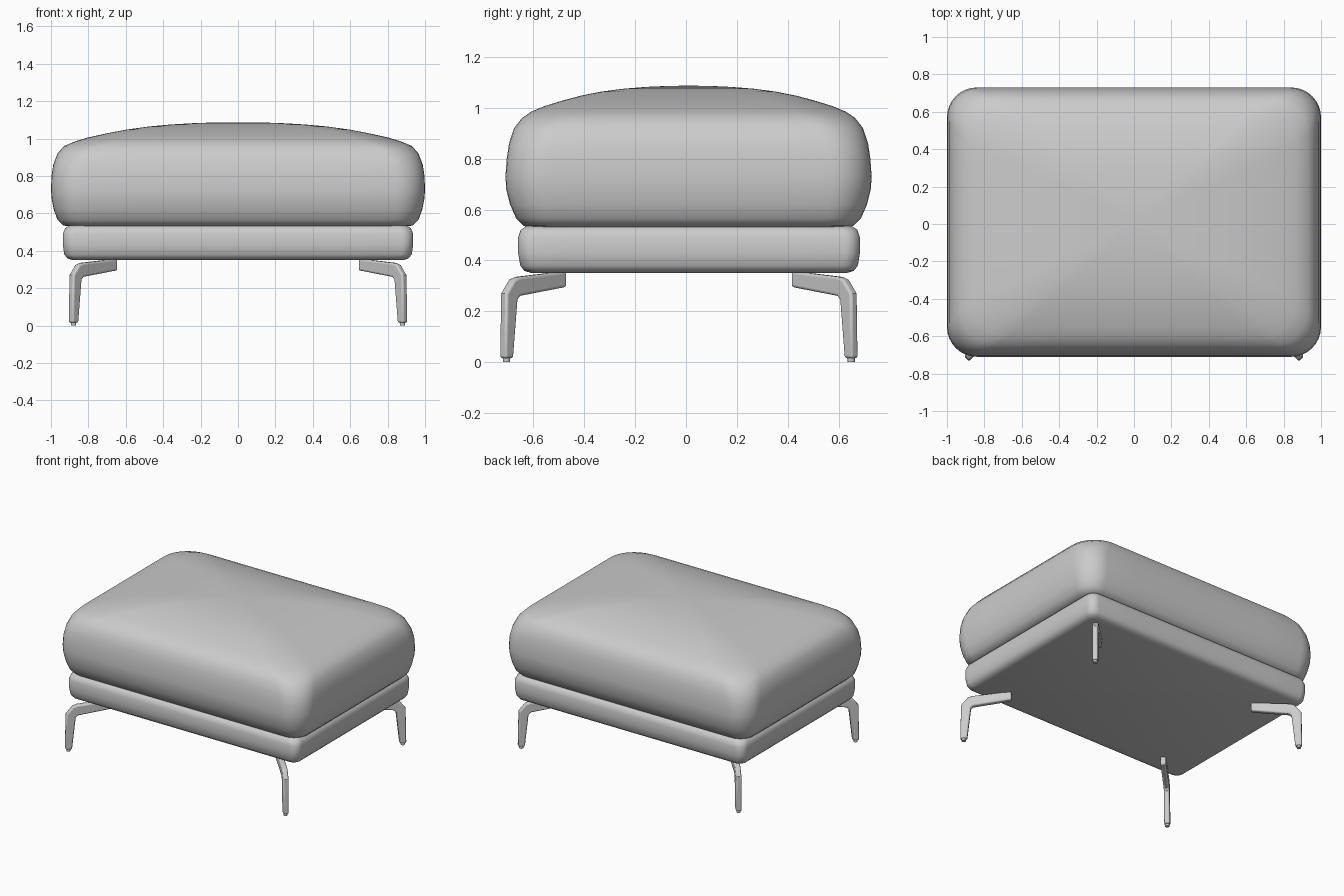
import bpy, bmesh, math
from mathutils import Vector

cube = bpy.data.objects.get("Cube")
if cube:
    bpy.data.objects.remove(cube, do_unlink=True)

grey = bpy.data.materials.new("grey upholstery")
grey.use_nodes = True
grey.diffuse_color = (0.6, 0.6, 0.6, 1)
grey.node_tree.nodes["Principled BSDF"].inputs["Base Color"].default_value = (0.6, 0.6, 0.6, 1)


def finish(name, bm, angle):
    bmesh.ops.recalc_face_normals(bm, faces=bm.faces)
    mesh = bpy.data.meshes.new(name)
    bm.to_mesh(mesh)
    bm.free()
    mesh.materials.append(grey)
    obj = bpy.data.objects.new(name, mesh)
    bpy.context.collection.objects.link(obj)
    bpy.ops.object.select_all(action="DESELECT")
    obj.select_set(True)
    bpy.context.view_layer.objects.active = obj
    bpy.ops.object.shade_smooth_by_angle(angle=math.radians(angle))
    return obj


def outline(hx, hy, r, steps=8, side=6):
    """Rounded rectangle with evenly divided straight sides."""
    pts = []
    for k, (sx, sy) in enumerate([(1, 1), (-1, 1), (-1, -1), (1, -1)]):
        c = Vector((sx * (hx - r), sy * (hy - r)))
        for i in range(steps + 1):
            a = math.pi / 2 * (k + i / steps)
            pts.append(c + r * Vector((math.cos(a), math.sin(a))))
    full = []
    for i, p in enumerate(pts):
        full.append(p)
        if i % (steps + 1) == steps:
            q = pts[(i + 1) % len(pts)]
            full += [p.lerp(q, j / side) for j in range(1, side)]
    return full


def loft(name, rings, y0, angle):
    """Stack of rounded rectangles: half width, half depth, height, corner radius."""
    bm = bmesh.new()
    loops = [[bm.verts.new((p.x, p.y + y0, z)) for p in outline(hx, hy, r)]
             for hx, hy, z, r in rings]
    for a, b in zip(loops, loops[1:]):
        for i in range(len(a)):
            j = (i + 1) % len(a)
            bm.faces.new((a[i], a[j], b[j], b[i]))
    bm.faces.new(loops[0])
    bm.faces.new(loops[-1])
    return finish(name, bm, angle)


# Domed cushion: bulging sides, then scaled rings over the crown
sides = [(0.90, 0.62, 0.53, 0.10), (0.935, 0.648, 0.535, 0.11), (0.965, 0.678, 0.565, 0.13),
         (0.985, 0.702, 0.62, 0.15), (0.997, 0.717, 0.68, 0.16), (1.0, 0.72, 0.73, 0.16),
         (0.997, 0.715, 0.80, 0.16), (0.988, 0.706, 0.86, 0.17), (0.965, 0.686, 0.92, 0.18),
         (0.93, 0.655, 0.96, 0.19)]
crown = [(0.87, 0.985), (0.8, 1.006), (0.7, 1.028), (0.6, 1.047), (0.48, 1.064),
         (0.36, 1.075), (0.24, 1.082), (0.12, 1.086), (0.02, 1.087)]
sides += [(s, 0.71 * s, z, 0.23 * s) for s, z in crown]
loft("cushion", sides, 0.01, 80)

# Upholstered base frame
loft("base_frame", [(0.885, 0.62, 0.35, 0.04), (0.912, 0.648, 0.359, 0.05),
                    (0.929, 0.664, 0.38, 0.06), (0.936, 0.672, 0.43, 0.06),
                    (0.936, 0.672, 0.49, 0.06), (0.925, 0.662, 0.52, 0.06),
                    (0.90, 0.64, 0.535, 0.05)], 0.012, 50)

# Bent blade legs set on the diagonals, each with a small foot pad
profile = [(0, 0.295), (0, 0.355), (0.06, 0.352), (0.26, 0.335), (0.29, 0.325), (0.335, 0.27),
           (0.34, 0.015), (0.295, 0.015), (0.27, 0.245), (0.255, 0.26)]
half = 0.019
for depth, sy in (("front", -1), ("back", 1)):
    for side, sx in (("left", 1), ("right", -1)):
        radial = Vector((sx, sy, 0)).normalized()
        across = Vector((-radial.y, radial.x, 0))
        start = Vector((sx * 0.655, -0.028 + sy * 0.453, 0))
        bm = bmesh.new()
        loops = [[bm.verts.new(start + radial * u + across * t + Vector((0, 0, z)))
                  for u, z in profile] for t in (-half, half)]
        for loop in loops:
            bm.faces.new(loop)
        for i in range(len(profile)):
            j = (i + 1) % len(profile)
            bm.faces.new((loops[0][i], loops[0][j], loops[1][j], loops[1][i]))
        leg = finish(f"{depth}_{side}_leg", bm, 35)
        bevel = leg.modifiers.new("soft edges", "BEVEL")
        bevel.width = 0.01
        bevel.segments = 3
        bevel.limit_method = "ANGLE"
        bevel.angle_limit = math.radians(50)

        pad = bmesh.new()
        bmesh.ops.create_cone(pad, cap_ends=True, segments=16, radius1=0.014,
                              radius2=0.014, depth=0.03)
        bmesh.ops.translate(pad, verts=pad.verts, vec=start + radial * 0.318 + Vector((0, 0, 0.015)))
        finish(f"{depth}_{side}_foot_pad", pad, 35)
